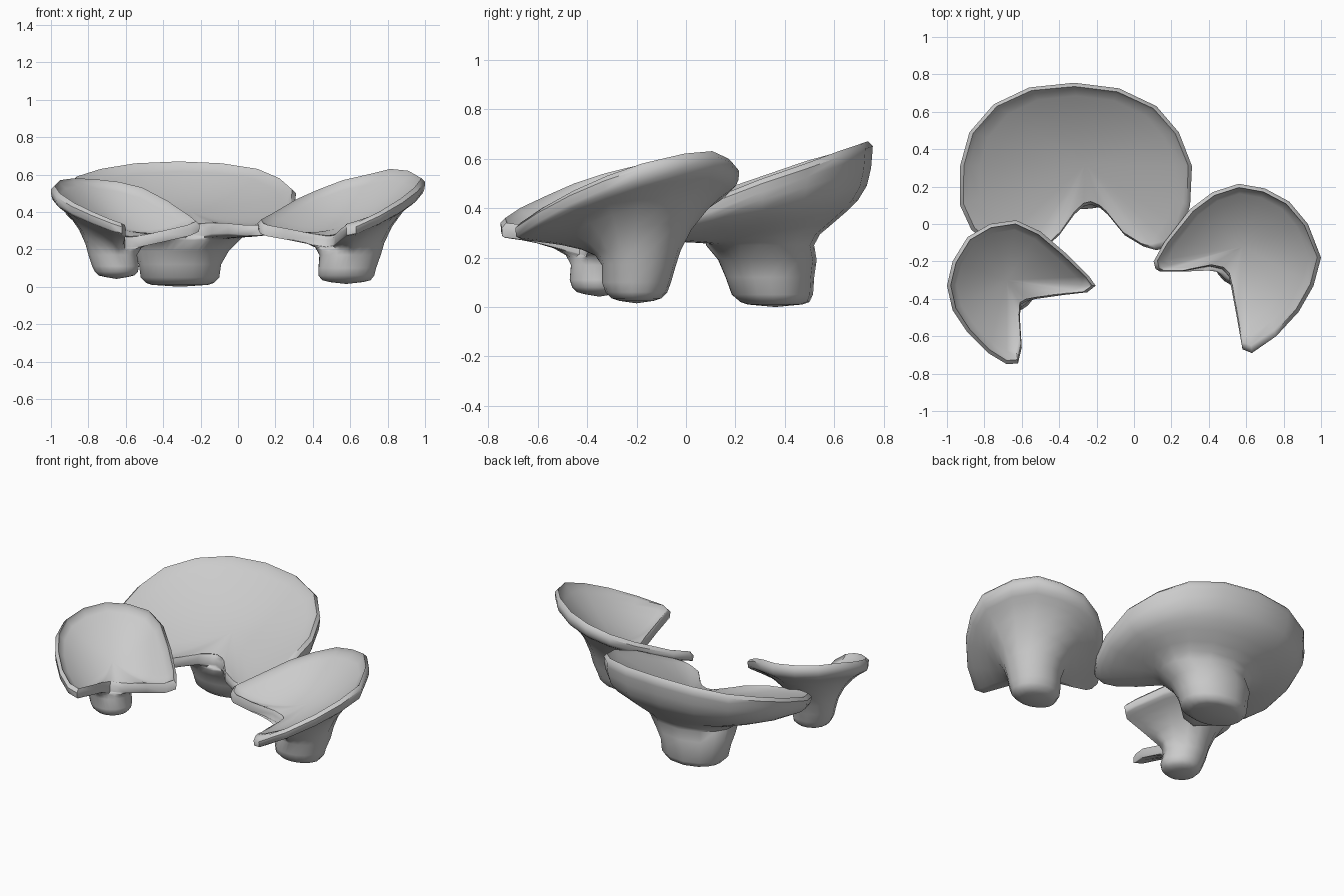
import bpy, bmesh
from math import atan2, cos, sin, radians
from mathutils import Vector

if "Cube" in bpy.data.objects:
    bpy.data.objects.remove(bpy.data.objects["Cube"])

grey = bpy.data.materials.new("plain_grey")
grey.use_nodes = True
COLOUR = (0.6, 0.6, 0.6, 1)
grey.diffuse_color = COLOUR
grey.node_tree.nodes["Principled BSDF"].inputs["Base Color"].default_value = COLOUR

# Cup undersides: fraction of the way out from stem to rim, fraction of height
FLARED = [(0.95, 0.93), (0.85, 0.87), (0.7, 0.79), (0.5, 0.65), (0.25, 0.42), (0.08, 0.18)]
ROUND = [(0.97, 0.85), (0.9, 0.66), (0.75, 0.5), (0.55, 0.37), (0.3, 0.23), (0.1, 0.12)]
INSIDE = [0.15, 0.3, 0.45, 0.6, 0.72, 0.84, 0.93]


def mushroom(name, rim, hub, centre, slope, radius, depth, underside, stem):
    """Loft a notched cup from its tilted dish, over the rim, down the stem rings."""
    rim = [Vector(p) for p in rim]
    hub, centre, slope = Vector((*hub, 0)), Vector(centre), Vector((*slope, 0))
    angles = [atan2(p.y - hub.y, p.x - hub.x) for p in rim]
    bm = bmesh.new()

    def ring(points):
        return [bm.verts.new(p) for p in points]

    def dish(p):
        # A tilted plane, scooped out as a shallow bowl
        away = (p - centre).to_2d().to_3d()
        return centre.z + slope.dot(away) - depth * (1 - min(1, away.length / radius) ** 2)

    def inner(t):
        out = []
        for p in rim:
            q = hub.lerp(p, t)
            q.z = dish(q) + (p.z - dish(p)) * t ** 2
            out.append(q)
        return out

    def stem_ring(z, x, y, rx, ry):
        return [Vector((x + rx * cos(a), y + ry * sin(a), z)) for a in angles]

    def under(s, h):
        out = []
        for p, q in zip(rim, stem_ring(*stem[0])):
            v = q.lerp(p, s)
            v.z = q.z + (p.z - 0.055 - q.z) * h ** min(1, p.z / 0.55)
            out.append(v)
        return out

    # Cup inside, rim lip, underside and stem, in order
    rings = [ring(inner(t)) for t in INSIDE]
    lip = inner(1)
    for p, q in zip(lip, rim):
        p += (hub - q).to_2d().normalized().to_3d() * 0.02
    rings.append(ring(lip))
    rings.append(ring([p - Vector((0, 0, 0.02)) for p in rim]))
    rings.append(ring(under(0.99, 1)))
    rings += [ring(under(s, h)) for s, h in underside]
    rings += [ring(stem_ring(*level)) for level in stem]

    n = len(rim)
    for a, b in zip(rings, rings[1:]):
        for i in range(n):
            j = (i + 1) % n
            bm.faces.new((a[i], a[j], b[j], b[i]))
    foot, x, y = stem[-1][:3]
    top = bm.verts.new((hub.x, hub.y, dish(hub)))
    bottom = bm.verts.new((x, y, foot - 0.01))
    for i in range(n):
        j = (i + 1) % n
        bm.faces.new((top, rings[0][j], rings[0][i]))
        bm.faces.new((bottom, rings[-1][i], rings[-1][j]))
    bmesh.ops.recalc_face_normals(bm, faces=bm.faces)

    mesh = bpy.data.meshes.new(name)
    bm.to_mesh(mesh)
    bm.free()
    mesh.materials.append(grey)
    obj = bpy.data.objects.new(name, mesh)
    bpy.context.collection.objects.link(obj)
    bpy.ops.object.select_all(action='DESELECT')
    obj.select_set(True)
    bpy.context.view_layer.objects.active = obj
    bpy.ops.object.shade_smooth_by_angle(angle=radians(50))


# Large mushroom at the back
mushroom("back_mushroom", [
    (-.93, .31, .53), (-.88, .49, .59), (-.75, .64, .63), (-.56, .73, .66), (-.32, .755, .67),
    (-.08, .725, .66), (.12, .63, .63), (.24, .49, .58), (.31, .31, .52), (.3, .1, .44),
    (.26, -.03, .38), (.2, -.12, .34), (.12, -.14, .33), (.05, -.12, .33), (-.05, -.06, .34),
    (-.14, .05, .34), (-.18, .085, .335), (-.23, .105, .335), (-.27, .095, .335),
    (-.32, .05, .34), (-.4, -.06, .34), (-.5, -.15, .33), (-.6, -.18, .33), (-.75, -.13, .37),
    (-.87, -.03, .42), (-.93, .1, .46)],
    hub=(-.26, .32), centre=(-.31, .28, .49), slope=(0, .377), radius=.62, depth=.1,
    underside=ROUND, stem=[
        (.25, -.27, .3, .28, .22), (.19, -.3, .33, .25, .2), (.12, -.31, .34, .22, .18),
        (.05, -.31, .35, .21, .165), (.02, -.31, .36, .18, .14), (.01, -.31, .36, .15, .11)])

# Medium mushroom on the left
mushroom("left_mushroom", [
    (.105, -.2, .36), (.16, -.1, .39), (.3, .08, .47), (.42, .17, .52), (.56, .215, .57),
    (.7, .19, .6), (.83, .12, .63), (.93, 0, .62), (1, -.18, .58), (.96, -.33, .53),
    (.88, -.47, .47), (.76, -.6, .4), (.63, -.69, .34), (.58, -.67, .33), (.55, -.5, .31),
    (.52, -.34, .285), (.505, -.275, .275), (.47, -.24, .27), (.4, -.225, .28), (.25, -.255, .31),
    (.14, -.255, .33), (.115, -.24, .34)],
    hub=(.58, -.12), centre=(.55, -.2, .45), slope=(.25, .26), radius=.44, depth=.15,
    underside=FLARED, stem=[
        (.17, .6, -.19, .165, .15), (.1, .585, -.2, .155, .14), (.06, .58, -.2, .15, .125),
        (.035, .58, -.2, .13, .1), (.025, .58, -.2, .09, .07)])

# Small mushroom on the right
mushroom("right_mushroom", [
    (-.205, -.33, .35), (-.24, -.28, .38), (-.36, -.16, .46), (-.5, -.04, .53), (-.63, .02, .56),
    (-.77, 0, .575), (-.89, -.07, .58), (-.97, -.2, .57), (-1, -.33, .54), (-.97, -.46, .5),
    (-.89, -.58, .45), (-.78, -.69, .4), (-.68, -.75, .36), (-.62, -.745, .34), (-.6, -.66, .33),
    (-.61, -.5, .29), (-.605, -.43, .27), (-.57, -.41, .265), (-.52, -.4, .27), (-.38, -.38, .3),
    (-.25, -.365, .33)],
    hub=(-.68, -.3), centre=(-.6, -.36, .45), slope=(-.24, .27), radius=.4, depth=.16,
    underside=FLARED, stem=[
        (.17, -.67, -.34, .13, .125), (.11, -.655, -.35, .125, .12), (.08, -.65, -.35, .115, .11),
        (.06, -.65, -.35, .095, .09), (.052, -.65, -.35, .06, .06)])
